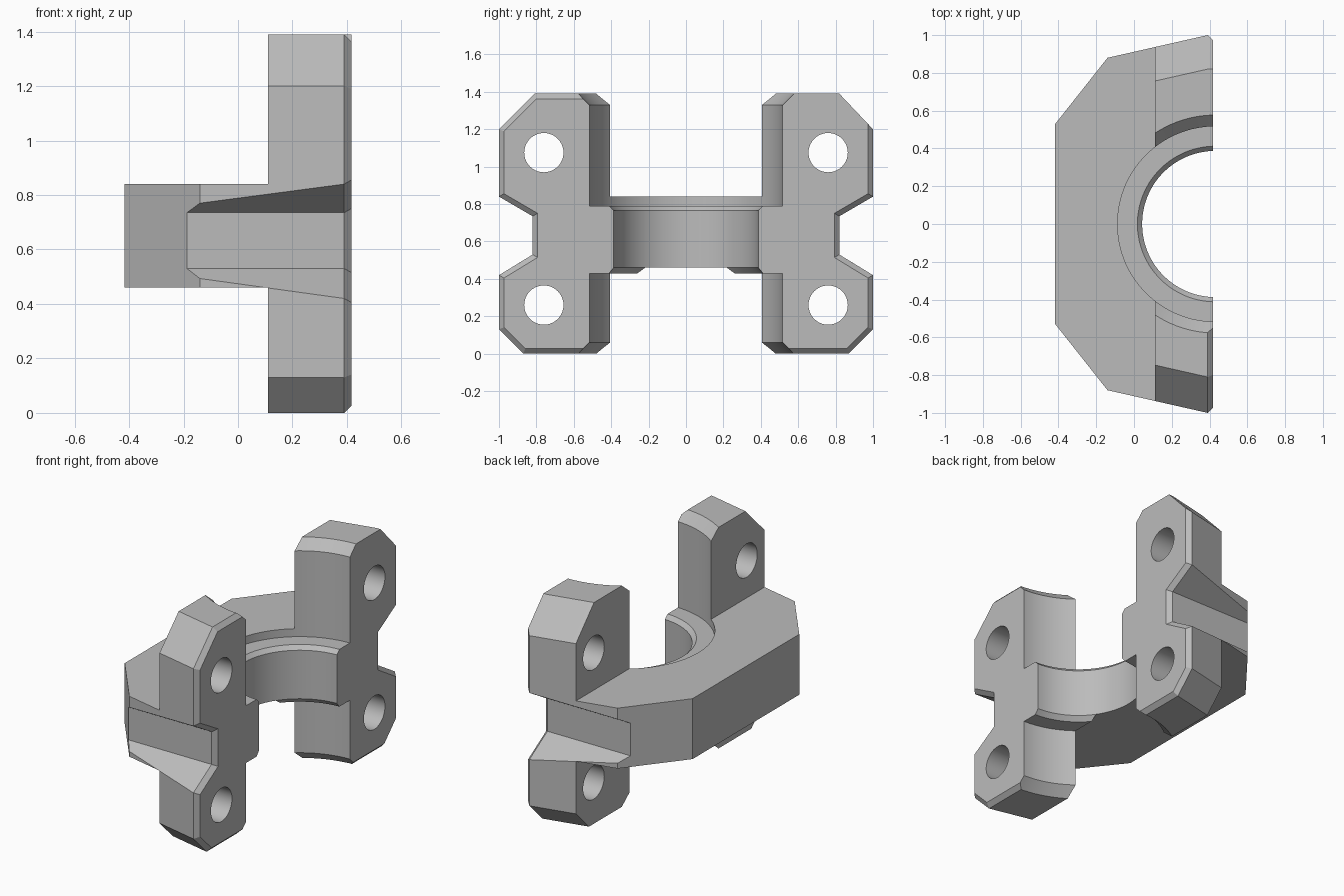
import bpy, bmesh, math
from mathutils import Vector

if "Cube" in bpy.data.objects:
    bpy.data.objects.remove(bpy.data.objects["Cube"])

grey = bpy.data.materials.new("plain grey")
grey.diffuse_color = (0.5, 0.5, 0.5, 1)
grey.use_nodes = True
grey.node_tree.nodes["Principled BSDF"].inputs["Base Color"].default_value = grey.diffuse_color

AX = 0.43                  # x of the vertical bore axis
BACK, EDGE, FRONT = 0.11, 0.39, 0.417
SLOPE = 0.226              # taper of the outer sides seen from the top


def loft(name, rings):
    """Closed solid from rings with equal point counts."""
    bm = bmesh.new()
    vs = [[bm.verts.new(p) for p in r] for r in rings]
    n = len(vs[0])
    for a, b in zip(vs, vs[1:]):
        for i in range(n):
            j = (i + 1) % n
            bm.faces.new((a[i], a[j], b[j], b[i]))
    bm.faces.new(vs[0])
    bm.faces.new(vs[-1])
    bmesh.ops.recalc_face_normals(bm, faces=bm.faces)
    me = bpy.data.meshes.new(name)
    bm.to_mesh(me)
    bm.free()
    ob = bpy.data.objects.new(name, me)
    bpy.context.collection.objects.link(ob)
    me.materials.append(grey)
    return ob


def circle(r, z, n=96):
    return [(AX + r * math.cos(2 * math.pi * (i + .5) / n),
             r * math.sin(2 * math.pi * (i + .5) / n), z) for i in range(n)]


def inset(pts, dists):
    """Move each edge of a counter-clockwise outline inward by its own distance."""
    out = []
    n = len(pts)
    for i in range(n):
        p, a, b = (Vector(pts[k % n]) for k in (i, i - 1, i + 1))
        e1, e2 = (p - a).normalized(), (b - p).normalized()
        n1, n2 = Vector((-e1.y, e1.x)), Vector((-e2.y, e2.x))
        d1, d2 = dists[i - 1], dists[i]
        det = n1.x * n2.y - n1.y * n2.x
        out.append((p.x + (d1 * n2.y - d2 * n1.y) / det,
                    p.y + (n1.x * d2 - n2.x * d1) / det))
    return out


# Cutters: stepped bore, bolt holes, side notches
bore = loft("bore_cutter", [circle(r, z) for r, z in (
    (.677, -.1), (.517, .06), (.517, .43), (.412, .43), (.387, .46),
    (.387, .765), (.412, .79), (.517, .79), (.517, 1.33), (.657, 1.47))])
holes, notches = [], []
for s in (1, -1):
    for z in (.26, 1.075):
        holes.append(loft("hole_cutter", [
            [(x, s * .76 + .105 * math.cos(i * math.pi / 20),
              z + .105 * math.sin(i * math.pi / 20)) for i in range(40)]
            for x in (0, .6)]))
    sec = [(.82, .53), (1.2, .298), (1.2, .957), (.82, .735)]
    notches.append(loft("notch_cutter", [[(x, s * y, z) for y, z in sec]
                                         for x in (-.5, .5)]))


def cut(ob, cutters):
    bpy.ops.object.select_all(action='DESELECT')
    bpy.context.view_layer.objects.active = ob
    ob.select_set(True)
    for c in cutters:
        m = ob.modifiers.new("cut", 'BOOLEAN')
        m.operation, m.solver, m.object = 'DIFFERENCE', 'EXACT', c
        bpy.ops.object.modifier_apply(modifier=m.name)
    bpy.ops.object.shade_smooth_by_angle(angle=math.radians(20))


# Rear bridge that joins the two flanges
half = [(BACK + .001, 1 - SLOPE * (EDGE - BACK)), (-.14, .88), (-.417, .53)]
plan = half + [(x, -y) for x, y in reversed(half)]
bridge = loft("rear_bridge", [[(x, y, z) for x, y in plan] for z in (.46, .84)])
cut(bridge, notches + [bore])


# Bolt flanges: side outline with notch, tapered outer edge, bevelled front rim
def outline(x, top_y):
    t = SLOPE * (EDGE - x)
    o = 1 - t
    return [(.15, 0), (.87 - t, 0), (o, .13), (o, .53 - (o - .82) * .611),
            (.82, .53), (.82, .735), (o, .735 + (o - .82) * .583),
            (o, 1.20), (top_y - t, 1.39), (.15, 1.39)]


for s, name, top_y, d_top in ((1, "far_flange", .82, 0), (-1, "near_flange", .81, .027)):
    d = [.027] * 7 + [d_top, d_top, 0]
    rim = inset(outline(EDGE, top_y), d)
    rings = [(BACK, outline(BACK, top_y)), (EDGE, outline(EDGE, top_y)), (FRONT, rim)]
    flange = loft(name, [[(x, s * y, z) for y, z in r] for x, r in rings])
    cut(flange, [bore] + holes)

# Remove the helpers
for c in [bore] + holes + notches:
    bpy.data.objects.remove(c)
